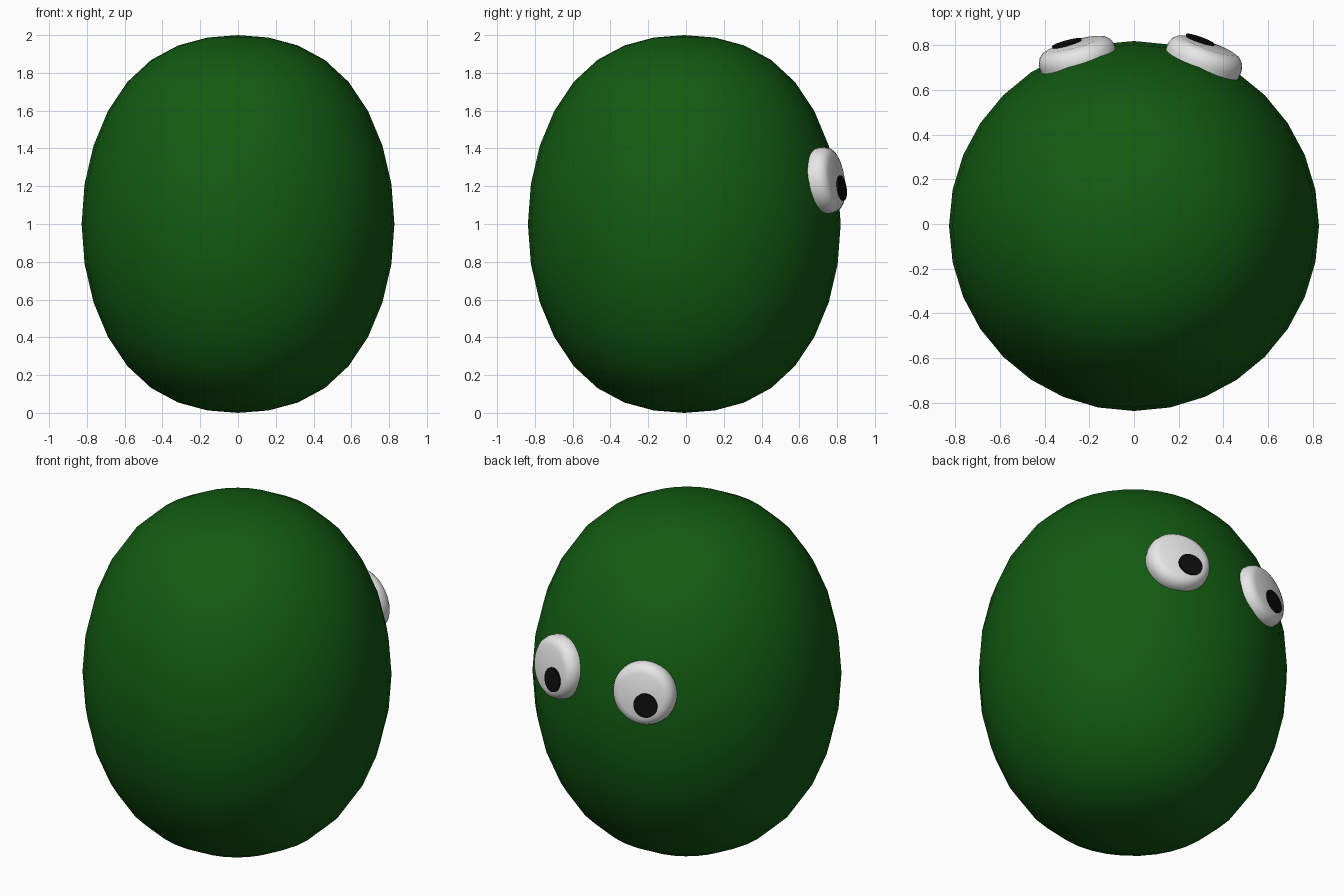
import bpy
import bmesh
import math
from mathutils import Vector

cube = bpy.data.objects.get("Cube")
if cube:
    bpy.data.objects.remove(cube, do_unlink=True)


def material(name, colour, roughness=0.6):
    mat = bpy.data.materials.new(name)
    mat.use_nodes = True
    mat.diffuse_color = (*colour, 1)
    bsdf = mat.node_tree.nodes["Principled BSDF"]
    bsdf.inputs["Base Color"].default_value = (*colour, 1)
    bsdf.inputs["Roughness"].default_value = roughness
    return mat


def add_object(name, bm, mat, angle):
    mesh = bpy.data.meshes.new(name)
    bm.to_mesh(mesh)
    bm.free()
    obj = bpy.data.objects.new(name, mesh)
    bpy.context.collection.objects.link(obj)
    mesh.materials.append(mat)
    bpy.ops.object.select_all(action='DESELECT')
    obj.select_set(True)
    bpy.context.view_layer.objects.active = obj
    bpy.ops.object.shade_smooth_by_angle(angle=math.radians(angle))
    return obj


def lathe(profile, steps=40):
    """Spin a (radius, height) profile around local z."""
    bm = bmesh.new()
    verts = [bm.verts.new((r, 0, h)) for r, h in profile]
    edges = [bm.edges.new(pair) for pair in zip(verts, verts[1:])]
    bmesh.ops.spin(bm, geom=verts + edges, axis=(0, 0, 1), cent=(0, 0, 0),
                   angle=math.tau, steps=steps)
    bmesh.ops.remove_doubles(bm, verts=bm.verts, dist=0.0001)
    bmesh.ops.recalc_face_normals(bm, faces=bm.faces)
    return bm


green = material("dark green", (0.006, 0.105, 0.006))
white = material("eye white", (0.8, 0.8, 0.8), 0.4)
black = material("pupil black", (0.004, 0.004, 0.004), 0.4)

# Body: a tall round ball, slightly fuller than an ellipsoid
RADIUS = 0.828
bm = bmesh.new()
bmesh.ops.create_uvsphere(bm, u_segments=32, v_segments=16, radius=1)
for v in bm.verts:
    z = v.co.z
    v.co = (v.co.x * RADIUS, v.co.y * RADIUS - 0.009,
            1 + z * (1 + 0.085 * (1 - z ** 4)))
add_object("body", bm, green, 60)

# Eyes: thick rounded discs whose origin is the centre of the front face
EYE = [(0, 0), (0.125, -0.002), (0.148, -0.01), (0.165, -0.025),
       (0.175, -0.048), (0.177, -0.07), (0.172, -0.11), (0, -0.11)]
PUPIL = [(0, 0.007), (0.067, 0.007), (0.067, -0.002), (0, -0.002)]

# Side, front centre, facing direction, pupil x and z
for side, centre, facing, px, pz in (
        ("left", (0.335, 0.80, 1.24), (0.33, 0.93, 0.14), 0.295, 1.19),
        ("right", (-0.27, 0.807, 1.24), (-0.26, 0.95, 0.14), -0.30, 1.19)):
    centre, normal = Vector(centre), Vector(facing).normalized()
    turn = normal.to_track_quat('Z', 'Y')
    eye = add_object(side + "_eye", lathe(EYE), white, 50)
    pupil = add_object(side + "_pupil", lathe(PUPIL, 32), black, 30)
    # Slide the pupil across the face plane
    dx, dz = px - centre.x, pz - centre.z
    dy = -(dx * normal.x + dz * normal.z) / normal.y
    for obj, place in ((eye, centre), (pupil, centre + Vector((dx, dy, dz)))):
        obj.rotation_mode = 'QUATERNION'
        obj.rotation_quaternion = turn
        obj.location = place
